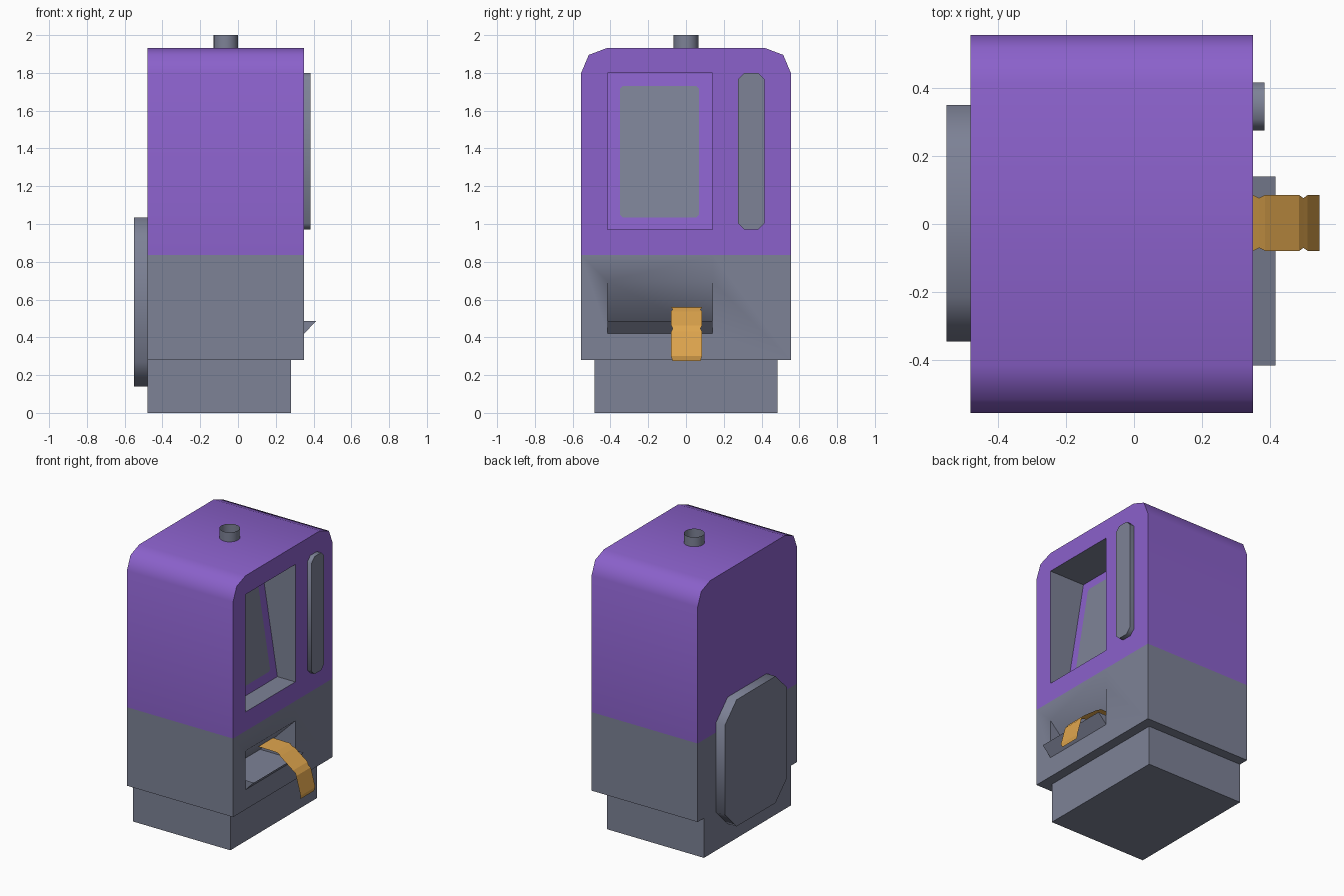
import bpy, bmesh, math

if "Cube" in bpy.data.objects:
    bpy.data.objects.remove(bpy.data.objects["Cube"])


def material(name, rgb):
    m = bpy.data.materials.new(name)
    m.diffuse_color = (*rgb, 1)
    m.use_nodes = True
    m.node_tree.nodes["Principled BSDF"].inputs["Base Color"].default_value = m.diffuse_color
    return m


PURPLE = material("purple", (0.258, 0.120, 0.597))
GREY = material("slate grey", (0.205, 0.223, 0.305))
ORANGE = material("orange", (0.74, 0.38, 0.075))


def finish(name, bm, mats, smooth=None, solid=True):
    if solid:
        bmesh.ops.recalc_face_normals(bm, faces=bm.faces[:])
    me = bpy.data.meshes.new(name)
    bm.to_mesh(me)
    bm.free()
    ob = bpy.data.objects.new(name, me)
    bpy.context.collection.objects.link(ob)
    for m in mats:
        me.materials.append(m)
    if smooth:
        shade(ob, smooth)
    return ob


def shade(ob, angle):
    bpy.ops.object.select_all(action='DESELECT')
    ob.select_set(True)
    bpy.context.view_layer.objects.active = ob
    bpy.ops.object.shade_smooth_by_angle(angle=math.radians(angle))


def prism(name, pts, axis, a, b, mats, smooth=None):
    """Extrude a profile: axis 'x' takes (y, z) points, axis 'y' takes (x, z)."""
    bm = bmesh.new()
    place = (lambda p, t: (t, p[0], p[1])) if axis == 'x' else (lambda p, t: (p[0], t, p[1]))
    lo = [bm.verts.new(place(p, a)) for p in pts]
    hi = [bm.verts.new(place(p, b)) for p in pts]
    n = len(pts)
    bm.faces.new(lo)
    bm.faces.new(hi[::-1])
    for i in range(n):
        j = (i + 1) % n
        bm.faces.new((lo[i], hi[i], hi[j], lo[j]))
    return finish(name, bm, mats, smooth)


def chamfered(y0, y1, z0, z1, c):
    return [(y0 + c, z0), (y1 - c, z0), (y1, z0 + c), (y1, z1 - c),
            (y1 - c, z1), (y0 + c, z1), (y0, z1 - c), (y0, z0 + c)]


# Cabinet with a faceted roof
half = [(0.555, 0.28), (0.555, 1.80), (0.515, 1.895), (0.415, 1.933)]
outline = half + [(-y, z) for y, z in reversed(half)]
body = prism("cabinet", outline, 'x', -0.48, 0.35, [PURPLE, GREY])

# Recesses: screen bay with leaning back, dispenser slot with sloping ceiling
bays = [[(0.4, 0.97), (0.21, 0.97), (0.075, 1.80), (0.4, 1.80)],
        [(0.4, 0.42), (0.075, 0.42), (0.35, 0.695), (0.4, 0.695)]]
for pts in bays:
    cutter = prism("cutter", pts, 'y', -0.415, 0.14, [GREY])
    cutter.hide_render = True
    mod = body.modifiers.new("cut", 'BOOLEAN')
    mod.operation = 'DIFFERENCE'
    mod.solver = 'EXACT'
    mod.object = cutter
    bpy.context.view_layer.objects.active = body
    bpy.ops.object.modifier_apply(modifier=mod.name)
    bpy.data.objects.remove(cutter)

# Grey lower half and grey bay walls, purple elsewhere
bm = bmesh.new()
bm.from_mesh(body.data)
bmesh.ops.bisect_plane(bm, geom=bm.verts[:] + bm.edges[:] + bm.faces[:],
                       plane_co=(0, 0, 0.835), plane_no=(0, 0, 1))
for f in bm.faces:
    c = f.calc_center_median()
    in_bay = (all(-0.42 < v.co.y < 0.145 and 0.96 < v.co.z < 1.81 and v.co.x > 0.05
                  for v in f.verts) and f.normal.x < 0.5)
    f.material_index = 1 if c.z < 0.835 or in_bay else 0
bm.to_mesh(body.data)
bm.free()
shade(body, 50)

# Plinth
prism("plinth", [(-0.485, 0), (0.485, 0), (0.485, 0.28), (-0.485, 0.28)], 'x', -0.48, 0.28, [GREY])

# Rear hatch and side light panel
prism("rear_hatch", chamfered(-0.345, 0.35, 0.14, 1.035, 0.13), 'x', -0.55, -0.48, [GREY], 50)
prism("side_panel", chamfered(0.275, 0.415, 0.97, 1.80, 0.033), 'x', 0.35, 0.383, [GREY], 50)

# Screen plate lying on the leaning back of its bay
screen = prism("screen", chamfered(-0.35, 0.07, 1.035, 1.73, 0.015), 'x', -0.002, 0.004, [GREY])
for v in screen.data.vertices:
    v.co.x += 0.21 - (v.co.z - 0.97) * 0.135 / 0.83

# Dispenser lip: slanted tray open at the top, with triangular ends
bm = bmesh.new()
ends = [[bm.verts.new((x, y, z)) for x, z in ((0.35, 0.42), (0.415, 0.487), (0.35, 0.487))]
        for y in (-0.415, 0.14)]
a, b = ends
bm.faces.new((a[0], a[1], a[2]))
bm.faces.new((b[2], b[1], b[0]))
bm.faces.new((a[0], b[0], b[1], a[1]))
finish("dispenser_lip", bm, [GREY], solid=False)

# Paper ticket strip, pinched at each perforation (x, z, half width)
path = [(0.20, 0.56, 0.082), (0.35, 0.558, 0.082), (0.367, 0.548, 0.073), (0.385, 0.537, 0.082),
        (0.485, 0.463, 0.082), (0.497, 0.447, 0.073), (0.51, 0.43, 0.082),
        (0.545, 0.30, 0.082), (0.54, 0.275, 0.074)]
bm = bmesh.new()
rows = [[bm.verts.new((x, 0.003 + s * w, z)) for s in (-1, 1)] for x, z, w in path]
for p, q in zip(rows, rows[1:]):
    bm.faces.new((p[0], q[0], q[1], p[1]))
finish("ticket_strip", bm, [ORANGE], solid=False)

# Open pipe on the roof
bm = bmesh.new()
bmesh.ops.create_cone(bm, cap_ends=False, segments=16, radius1=0.066, radius2=0.066, depth=0.07)
bmesh.ops.translate(bm, verts=bm.verts[:], vec=(-0.065, 0, 1.965))
finish("roof_pipe", bm, [GREY], 50, solid=False)
